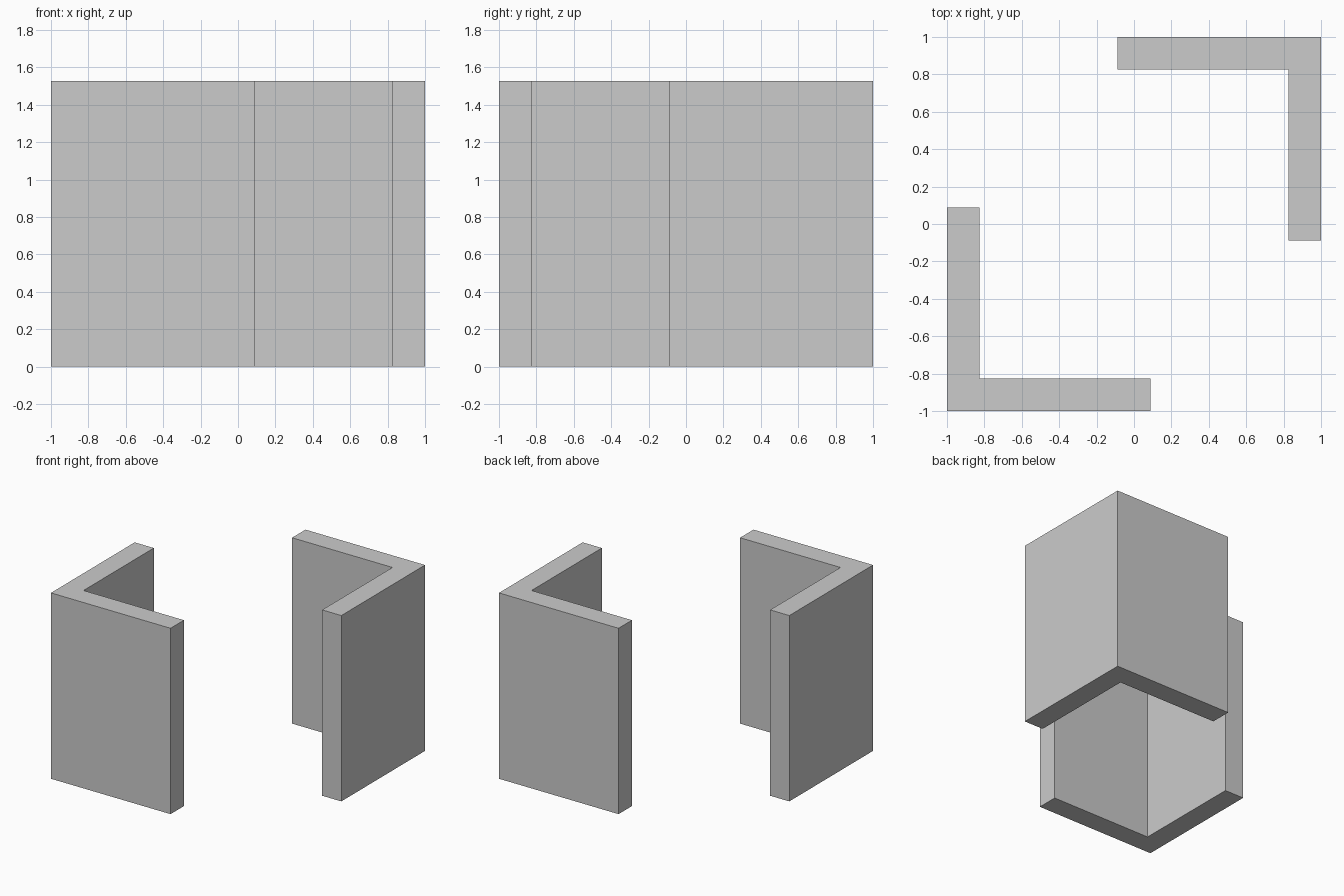
import bpy, bmesh

if "Cube" in bpy.data.objects:
    bpy.data.objects.remove(bpy.data.objects["Cube"])

HEIGHT = 1.527
INNER = -0.826   # inner faces of the walls
END = 0.087      # free ends of the walls


def corner_wall(name, s):
    """Extrude an L-shaped plan; s = -1 turns it half way round the centre."""
    plan = [(-1, -1), (END, -1), (END, INNER),
            (INNER, INNER), (INNER, END), (-1, END)]
    bm = bmesh.new()
    base = bm.faces.new([bm.verts.new((s * x, s * y, 0)) for x, y in plan])
    top = bmesh.ops.extrude_face_region(bm, geom=[base], use_keep_orig=True)
    verts = [v for v in top["geom"] if isinstance(v, bmesh.types.BMVert)]
    bmesh.ops.translate(bm, verts=verts, vec=(0, 0, HEIGHT))
    bmesh.ops.recalc_face_normals(bm, faces=bm.faces)
    mesh = bpy.data.meshes.new(name)
    bm.to_mesh(mesh)
    bm.free()
    bpy.context.collection.objects.link(bpy.data.objects.new(name, mesh))


# Two matching corner walls, facing each other
corner_wall("front_left_corner_wall", 1)
corner_wall("back_right_corner_wall", -1)
